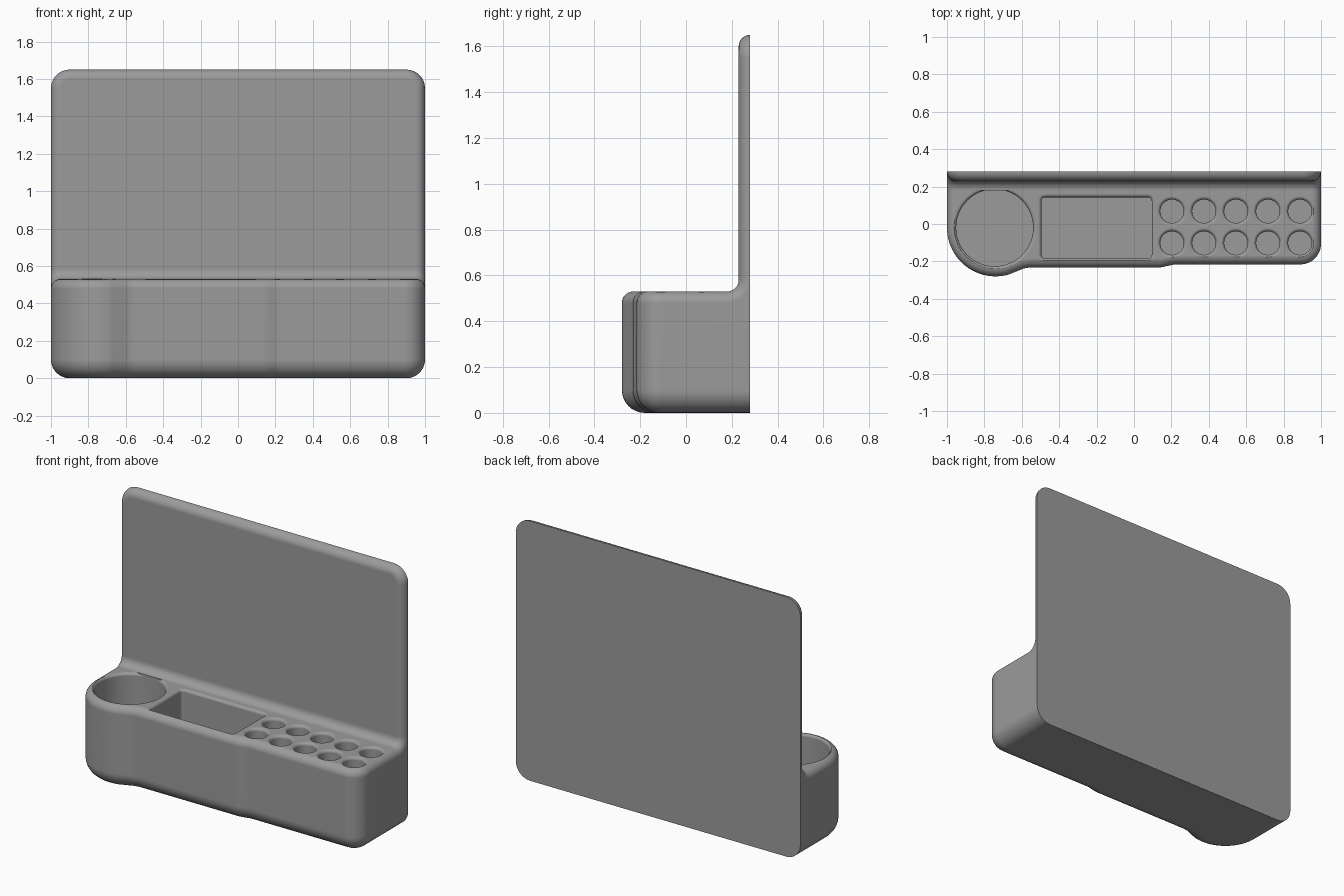
import bpy, bmesh, math
from mathutils import Vector

if "Cube" in bpy.data.objects:
    bpy.data.objects.remove(bpy.data.objects["Cube"])

grey = bpy.data.materials.new("mid grey")
grey.diffuse_color = (0.33, 0.33, 0.33, 1)
grey.use_nodes = True
grey.node_tree.nodes["Principled BSDF"].inputs["Base Color"].default_value = grey.diffuse_color


def loft(bm, layers):
    """Skin equal-length closed rings and cap both ends."""
    rings = [[bm.verts.new(p) for p in ring] for ring in layers]
    for a, b in zip(rings, rings[1:]):
        for i in range(len(a)):
            j = (i + 1) % len(a)
            bm.faces.new((a[i], a[j], b[j], b[i]))
    bm.faces.new(rings[0][::-1])
    bm.faces.new(rings[-1])


def make(name, solids):
    bm = bmesh.new()
    for layers in solids:
        loft(bm, layers)
    bmesh.ops.recalc_face_normals(bm, faces=bm.faces[:])
    mesh = bpy.data.meshes.new(name)
    bm.to_mesh(mesh)
    bm.free()
    mesh.materials.append(grey)
    ob = bpy.data.objects.new(name, mesh)
    bpy.context.collection.objects.link(ob)
    return ob


def smooth(ob):
    bpy.ops.object.select_all(action='DESELECT')
    ob.select_set(True)
    bpy.context.view_layer.objects.active = ob
    bpy.ops.object.shade_smooth_by_angle(angle=math.radians(35))
    mod = ob.modifiers.new("flat_normals", 'WEIGHTED_NORMAL')
    mod.keep_sharp = True


def arc(cx, cy, r, a0, a1, n):
    angles = [math.radians(a0 + (a1 - a0) * i / n) for i in range(n + 1)]
    return [(cx + r * math.cos(a), cy + r * math.sin(a)) for a in angles]


def rounded_rect(x0, x1, y0, y1, r, n=8):
    return (arc(x1 - r, y1 - r, r, 0, 90, n) + arc(x0 + r, y1 - r, r, 90, 180, n)
            + arc(x0 + r, y0 + r, r, 180, 270, n) + arc(x1 - r, y0 + r, r, 270, 360, n))


def inset(path, d):
    """Offset an open path to its right; the two ends only slide sideways."""
    pts = [Vector(p) for p in path]
    out = []
    for i, p in enumerate(pts):
        a = (p - pts[i - 1]).normalized() if i else None
        b = (pts[i + 1] - p).normalized() if i < len(pts) - 1 else None
        a, b = a or b, b or a
        na, nb = Vector((a.y, -a.x)), Vector((b.y, -b.x))
        out.append(p + (na + nb) * d / (1 + na.dot(nb)))
    return out


STEPS = 8
QUARTER = [math.pi / 2 * i / STEPS for i in range(STEPS + 1)]
TOP, BACK, EDGE = 0.53, 0.278, 0.05

# tray outline: right side, front corner, shallow step, bulge around the cup, left side
step = [(0.23 - 0.1 * t / 8, -0.216 - 0.016 * (0.5 - 0.5 * math.cos(math.pi * t / 8)))
        for t in range(9)]
outline = ([(1, BACK)] + arc(0.89, -0.106, 0.11, 0, -90, 10) + step
           + arc(-0.54, -0.432, 0.2, 90, 105, 4)
           + arc(-0.74, -0.02, 0.26, -75, -180, 24) + [(-1, BACK)])

# tray body with a large bottom rounding and a small top rounding
levels = [(0.1 * (1 - math.cos(t)), 0.1 * (1 - math.sin(t))) for t in QUARTER]
levels += [(TOP - EDGE + EDGE * math.sin(t), EDGE * (1 - math.cos(t))) for t in QUARTER]
tray = make("tray", [[[(p.x, p.y, z) for p in inset(outline, d)] for z, d in levels]])


def pocket(shape, floor=0.05, lip=0.018):
    """Cutter whose mouth flares out into a rounded lip; shape(grow) gives the ring."""
    lv = [(floor, 0)] + [(TOP - lip + lip * math.sin(t), lip * (1 - math.cos(t)))
                         for t in QUARTER[::2]] + [(TOP + 0.1, lip)]
    return [[(x, y, z) for x, y in shape(g)] for z, g in lv]


def round_pocket(x, y, r, n):
    return pocket(lambda g: arc(x, y, r + g, 0, 360 - 360 / n, n - 1))


# cup well, rectangular bin and two rows of small round holes
cuts = [round_pocket(-0.745, -0.02, 0.206, 64),
        pocket(lambda g: rounded_rect(-0.495 - g, 0.095 + g, -0.185 - g, 0.143 + g, 0.02 + g, 5))]
for i in range(5):
    for y in (0.068, -0.102):
        cuts.append(round_pocket(0.203 + 0.171 * i, y, 0.063, 32))
cutter = make("pocket_cutter", cuts)
cutter.hide_render = True

mod = tray.modifiers.new("pockets", 'BOOLEAN')
mod.operation, mod.solver, mod.object = 'DIFFERENCE', 'EXACT', cutter
bpy.context.view_layer.objects.active = tray
bpy.ops.object.modifier_apply(modifier=mod.name)
bpy.data.objects.remove(cutter)

# back board with rounded corners and a rounded front edge
board_layers = [(0.28, 0)] + [(0.28 - EDGE * math.sin(t), EDGE * (1 - math.cos(t)))
                              for t in QUARTER[1:]]
board = make("back_board", [[
    [(x, y, z) for x, z in rounded_rect(-1 + d, 1 - d, d, 1.65 - d, 0.1 - d)]
    for y, d in board_layers]])

# concave fillet where the board meets the tray top, its ends following the edge rounding
ends = [(1 - EDGE + EDGE * math.sin(t), EDGE * (1 - math.cos(t))) for t in QUARTER]
ends = [(-x, d) for x, d in reversed(ends)] + ends


def fillet_section(d):
    r = EDGE + d
    return (arc(0.18, TOP + EDGE, r, -90, 0, 10)
            + [(0.279, TOP + EDGE), (0.279, 0.46), (0.18, 0.46)])


fillet = make("board_fillet", [[[(x, y, z) for y, z in fillet_section(min(d, 0.0485))]
                                for x, d in ends]])

for ob in (tray, board, fillet):
    smooth(ob)
